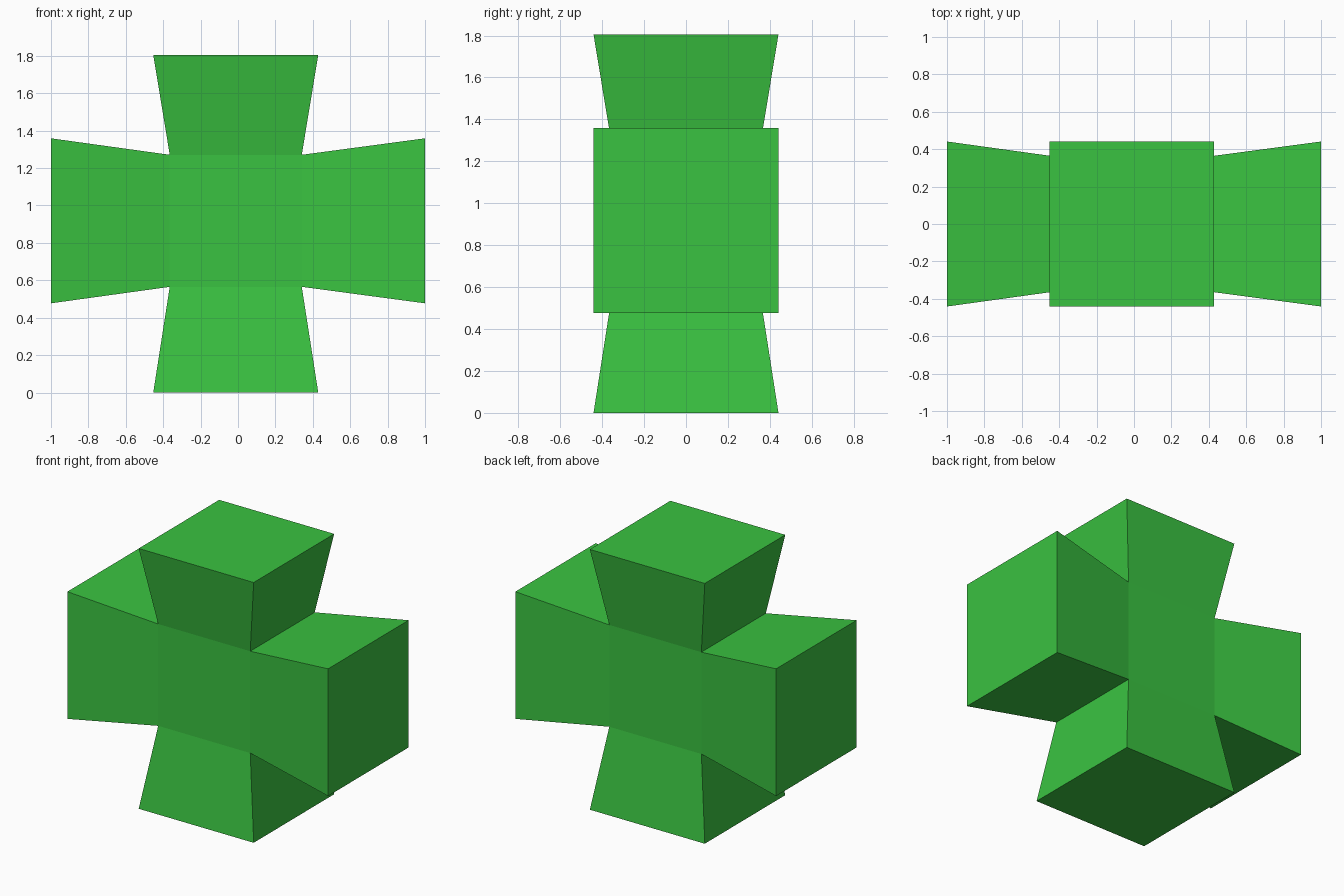
import bpy
import bmesh
from mathutils import Vector

if "Cube" in bpy.data.objects:
    bpy.data.objects.remove(bpy.data.objects["Cube"], do_unlink=True)

CENTRE = Vector((-0.012, 0, 0.918))
CORE = 0.706    # width of the central cube
FLARE = 0.882   # width of each square arm end

green = bpy.data.materials.new("leaf green")
green.use_nodes = True
colour = (0.042, 0.54, 0.052, 1)
green.diffuse_color = colour
green.node_tree.nodes["Principled BSDF"].inputs["Base Color"].default_value = colour

# Central cube
bm = bmesh.new()
bmesh.ops.create_cube(bm, size=CORE)
bmesh.ops.translate(bm, verts=bm.verts, vec=CENTRE)
bm.normal_update()

# Flared arms: extrude the left, right, top and bottom faces to their ends
ends = [Vector((1, 0, CENTRE.z)), Vector((-1, 0, CENTRE.z)),
        Vector((CENTRE.x, 0, 1.805)), Vector((CENTRE.x, 0, 0))]
sides = [f for f in bm.faces if abs(f.normal.y) < 0.5]
for face in sides:
    normal = face.normal.copy()
    end = max(ends, key=lambda e: (e - CENTRE).normalized().dot(normal))
    middle = face.calc_center_median()
    tip = bmesh.ops.extrude_discrete_faces(bm, faces=[face])["faces"][0]
    for v in tip.verts:
        v.co = end + (v.co - middle) * (FLARE / CORE)

bmesh.ops.recalc_face_normals(bm, faces=bm.faces)
mesh = bpy.data.meshes.new("flared_cross")
bm.to_mesh(mesh)
bm.free()
mesh.materials.append(green)
bpy.context.collection.objects.link(bpy.data.objects.new("flared_cross", mesh))
